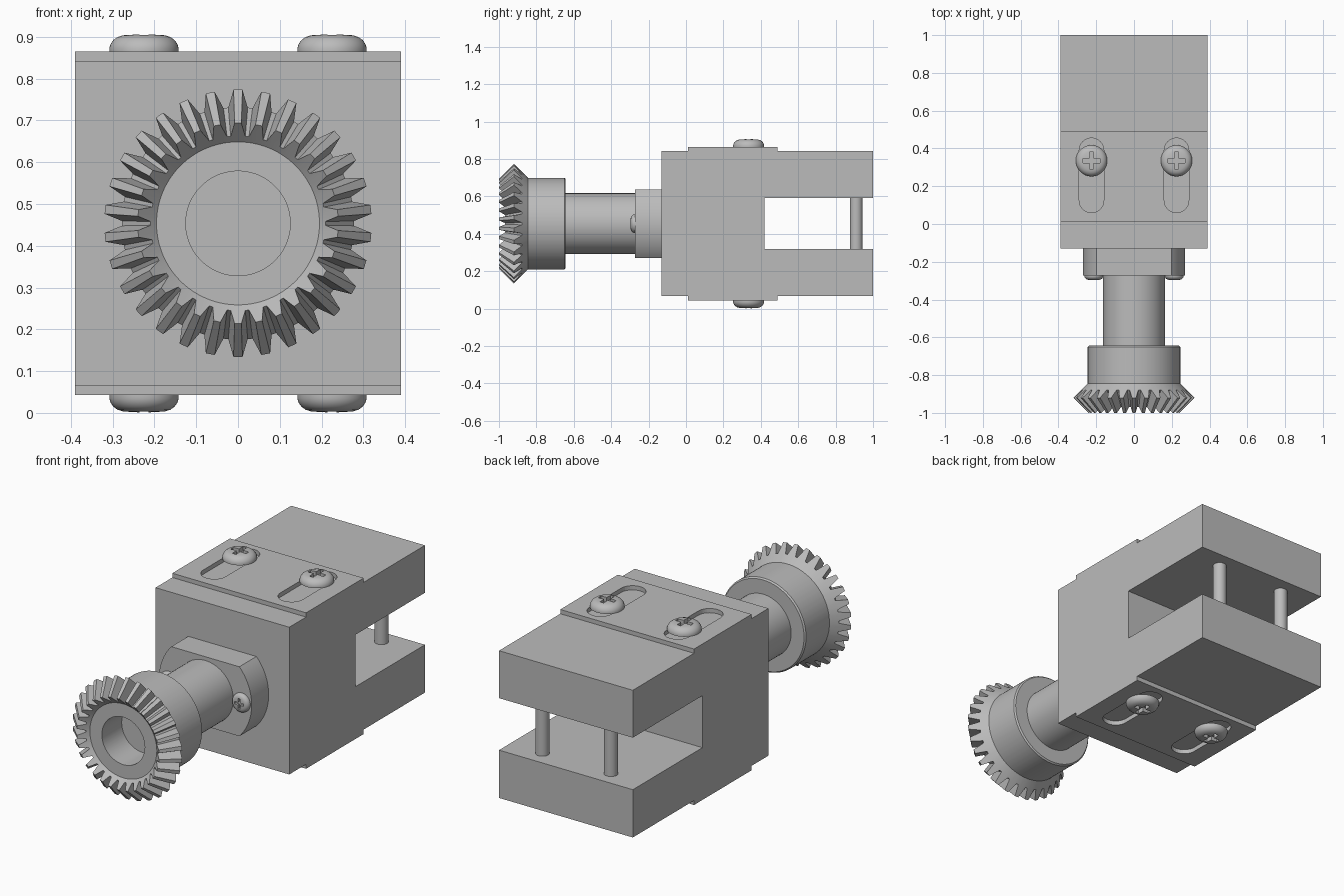
import bpy, bmesh, math
from mathutils import Matrix, Vector

if "Cube" in bpy.data.objects:
    bpy.data.objects.remove(bpy.data.objects["Cube"])

CZ = 0.4535          # height of the shaft axis
GREY = (0.5, 0.5, 0.5, 1.0)
steel = bpy.data.materials.new("steel grey")
steel.diffuse_color = GREY
steel.use_nodes = True
steel.node_tree.nodes["Principled BSDF"].inputs["Base Color"].default_value = GREY


def finish(name, bm, matrix=None, smooth=None):
    """Turn a bmesh into a named object with the shared material."""
    bmesh.ops.recalc_face_normals(bm, faces=bm.faces)
    if matrix is not None:
        bm.transform(matrix)
    mesh = bpy.data.meshes.new(name)
    bm.to_mesh(mesh)
    bm.free()
    mesh.materials.append(steel)
    ob = bpy.data.objects.new(name, mesh)
    bpy.context.collection.objects.link(ob)
    if smooth:
        select(ob)
        bpy.ops.object.shade_smooth_by_angle(angle=math.radians(smooth))
    return ob


def select(ob):
    bpy.ops.object.select_all(action='DESELECT')
    ob.select_set(True)
    bpy.context.view_layer.objects.active = ob


def loft(name, rings, matrix=None, smooth=None):
    """Skin closed rings of equal length and cap both ends."""
    bm = bmesh.new()
    loops = [[bm.verts.new(p) for p in ring] for ring in rings]
    n = len(loops[0])
    for a, b in zip(loops, loops[1:]):
        for i in range(n):
            j = (i + 1) % n
            bm.faces.new((a[i], a[j], b[j], b[i]))
    bm.faces.new(loops[0])
    bm.faces.new(loops[-1])
    return finish(name, bm, matrix, smooth)


def circle(r, h, n=64):
    return [(r * math.cos(2 * math.pi * i / n), r * math.sin(2 * math.pi * i / n), h)
            for i in range(n)]


def turned(name, profile, matrix=None, n=64):
    """Lathe a list of (radius, height) along local z."""
    return loft(name, [circle(r, h, n) for r, h in profile], matrix, 30)


def prism(name, pts, a, b, matrix=None, smooth=None):
    return loft(name, [[(u, v, h) for u, v in pts] for h in (a, b)], matrix, smooth)


def box(name, lo, hi):
    pts = [(lo[0], lo[1]), (hi[0], lo[1]), (hi[0], hi[1]), (lo[0], hi[1])]
    return prism(name, pts, lo[2], hi[2])


def cut(ob, cutter):
    cutter.hide_render = True
    mod = ob.modifiers.new("cut", 'BOOLEAN')
    mod.operation, mod.solver, mod.object = 'DIFFERENCE', 'EXACT', cutter
    select(ob)
    bpy.ops.object.modifier_apply(modifier=mod.name)
    bpy.data.objects.remove(cutter)


# Local z runs along world +y, local y along world -z, centred on the shaft axis
AXIS = Matrix.Translation((0, 0, CZ)) @ Matrix.Rotation(-math.pi / 2, 4, 'X')

# Forked block: side profile in (y, z) extruded across x
fork = [(-0.13, 0.066), (1, 0.066), (1, 0.318), (0.42, 0.318),
        (0.42, 0.592), (1, 0.592), (1, 0.842), (-0.13, 0.842)]
side_to_world = Matrix(((0, 0, 1, 0), (1, 0, 0, 0), (0, 1, 0, 0), (0, 0, 0, 1)))
prism("fork_block", fork, -0.39, 0.39, side_to_world)

# Guide pins across the fork gap
for x, side in ((0.2, "left"), (-0.2, "right")):
    turned(f"{side}_guide_pin", [(0.034, 0.31), (0.034, 0.60)],
           Matrix.Translation((x, 0.91, 0)), 32)


def slot_points(x, y0, y1, r, n=16):
    pts = []
    for start, cy in ((0, y1 - r), (math.pi, y0 + r)):
        for i in range(n + 1):
            t = start + math.pi * i / n
            pts.append((x + r * math.cos(t), cy + r * math.sin(t)))
    return pts


def screw(name, matrix, scale):
    """Pan head screw with a cross recess, pointing along local z."""
    head = [(0.04, -0.02), (0.04, 0), (0.083, 0), (0.083, 0.008), (0.080, 0.018),
            (0.073, 0.028), (0.063, 0.035), (0.05, 0.039), (0.02, 0.041)]
    ob = turned(name, head, None, 48)
    for a, b in ((0.045, 0.011), (0.011, 0.045)):
        cut(ob, box("cross_cutter", (-a, -b, 0.018), (a, b, 0.1)))
    ob.data.transform(matrix @ Matrix.Scale(scale, 4))
    return ob


# Slotted cover plates with two screws each, above and below
for level, flip in (("top", 0), ("bottom", math.pi)):
    place = Matrix.Translation((0, 0, CZ)) @ Matrix.Rotation(flip, 4, 'Y')
    plate = box(f"{level}_plate", (-0.39, 0.01, 0.387), (0.39, 0.49, 0.411))
    for x in (-0.225, 0.225):
        cut(plate, prism("slot_cutter", slot_points(x, 0.06, 0.455, 0.065), 0.3, 0.5))
    plate.data.transform(place)
    for x, side in ((-0.225, "a"), (0.225, "b")):
        screw(f"{level}_plate_screw_{side}",
              place @ Matrix.Translation((x, 0.335, 0.411)), 1.0)

# Flange: disc with flats above and below
lim = math.asin(0.183 / 0.27)
flange = []
for start in (0, math.pi):
    for i in range(25):
        t = start - lim + 2 * lim * i / 24
        flange.append((0.27 * math.cos(t), 0.27 * math.sin(t)))
prism("flange", flange, -0.272, -0.13, AXIS, 30)

# Flange screws facing forward
for x, side in ((0.213, "left"), (-0.213, "right")):
    screw(f"{side}_flange_screw",
          Matrix.Translation((x, -0.272, CZ)) @ Matrix.Rotation(math.pi / 2, 4, 'X'), 0.6)

# Shaft
turned("shaft", [(0.163, -0.79), (0.163, -0.2)], AXIS)

# Bevel gear with hub: toothed rings between plain circles
TEETH = 30
STEPS = ((-0.40, 0), (-0.27, 0.5), (-0.16, 1), (0.16, 1), (0.27, 0.5), (0.40, 0))


def tooth_ring(root, tip):
    ring = []
    for k in range(TEETH):
        for frac, w in STEPS:
            t = math.pi / 2 + 2 * math.pi * (k + frac) / TEETH
            r = root[0] + (tip[0] - root[0]) * w
            h = root[1] + (tip[1] - root[1]) * w
            ring.append((r * math.cos(t), r * math.sin(t), h))
    return ring


def plain(r, h):
    return tooth_ring((r, h), (r, h))


loft("bevel_gear", [
    plain(0.15, -0.643), plain(0.238, -0.643), plain(0.245, -0.65), plain(0.245, -0.845),
    tooth_ring((0.278, -0.878), (0.32, -0.92)),
    tooth_ring((0.209, -0.969), (0.24, -1.0)),
    plain(0.195, -0.955), plain(0.125, -0.955), plain(0.125, -0.78)], AXIS, 20)
